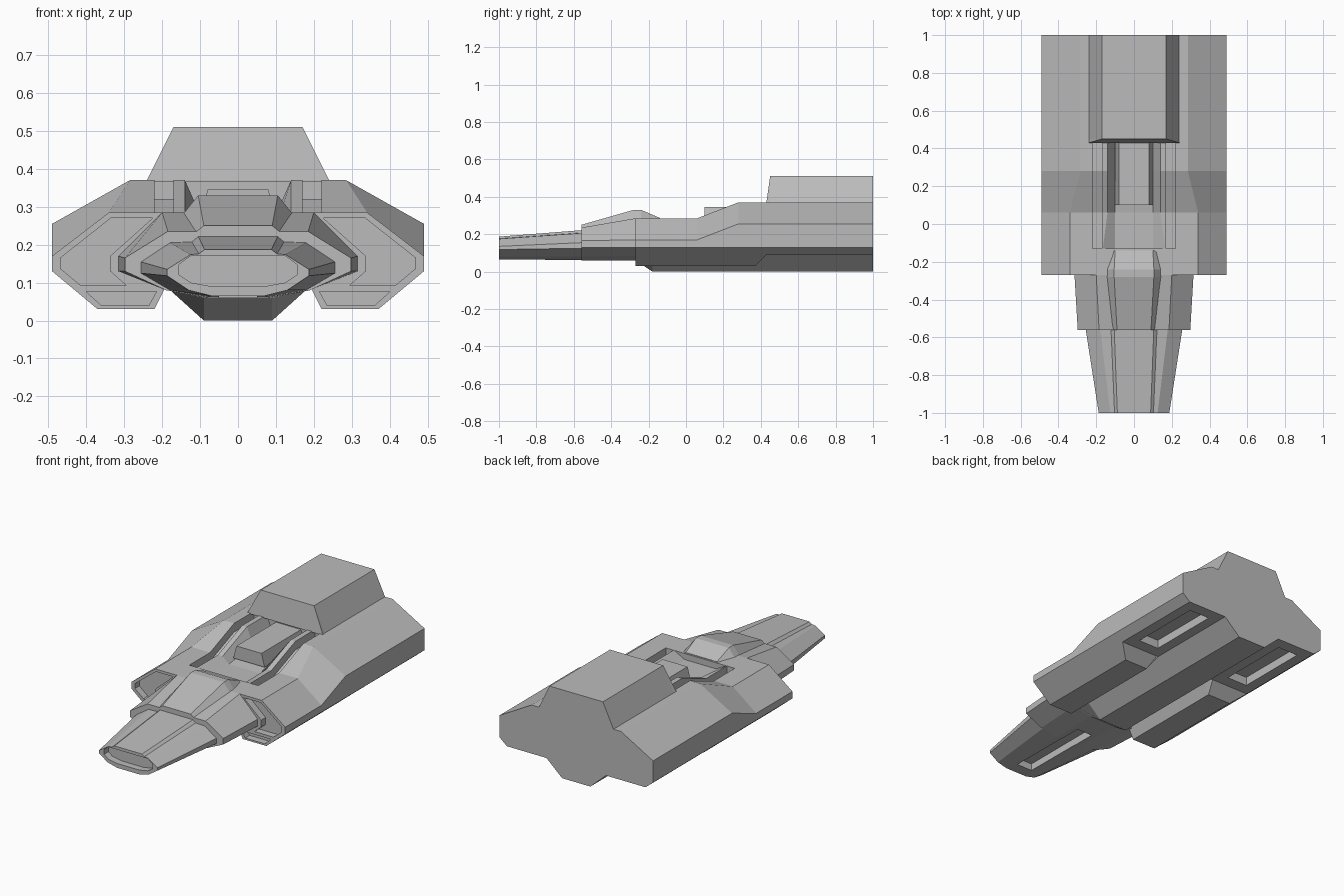
import bpy, bmesh

cube = bpy.data.objects.get("Cube")
if cube:
    bpy.data.objects.remove(cube, do_unlink=True)

grey = bpy.data.materials.new("hull_grey")
grey.use_nodes = True
COLOUR = (0.5, 0.5, 0.5, 1)
grey.diffuse_color = COLOUR
grey.node_tree.nodes["Principled BSDF"].inputs["Base Color"].default_value = COLOUR


def finish(name, bm):
    bmesh.ops.recalc_face_normals(bm, faces=bm.faces[:])
    mesh = bpy.data.meshes.new(name)
    bm.to_mesh(mesh)
    bm.free()
    mesh.materials.append(grey)
    obj = bpy.data.objects.new(name, mesh)
    bpy.context.collection.objects.link(obj)
    return obj


def loft(name, stations, mirror=True):
    """Skin (y, outline) stations; half outlines run top to bottom and are mirrored."""
    bm, seen, rings = bmesh.new(), {}, []

    def vert(x, y, z):
        key = (round(x, 4), round(y, 4), round(z, 4))
        if key not in seen:
            seen[key] = bm.verts.new(key)
        return seen[key]

    def face(verts):
        verts = list(dict.fromkeys(verts))
        if len(verts) > 2 and not bm.faces.get(verts):
            bm.faces.new(verts)

    for y, half in stations:
        full = half + ([(-x, z) for x, z in reversed(half)] if mirror else [])
        rings.append([vert(x, y, z) for x, z in full])
    for a, b in zip(rings, rings[1:]):
        for i in range(len(a)):
            j = (i + 1) % len(a)
            face([a[i], a[j], b[j], b[i]])
    face(rings[0])
    face(rings[-1])
    return finish(name, bm)


def carve(target, cutter):
    """Cut a recess and discard the cutter."""
    cutter.hide_render = True
    mod = target.modifiers.new("recess", 'BOOLEAN')
    mod.operation, mod.solver, mod.object = 'DIFFERENCE', 'EXACT', cutter
    bpy.context.view_layer.update()
    graph = bpy.context.evaluated_depsgraph_get()
    mesh = bpy.data.meshes.new_from_object(target.evaluated_get(graph))
    target.modifiers.clear()
    target.data = mesh
    bpy.data.objects.remove(cutter, do_unlink=True)


def pocket(target, outline, y0, y1, mirror=False):
    carve(target, loft("cutter", [(y0, outline), (y1, outline)], mirror))


def box(x0, x1, z0, z1):
    return [(x0, z0), (x1, z0), (x1, z1), (x0, z1)]


# Main hull: two side pods joined by a deck with a channel and two slots
def hull_section(top, side_top, edge, floor=None, slot=0.0, inner=0.14, low=0.03):
    floor = top if floor is None else floor
    rise = (low - 0.03) / 0.06
    return [(0.10, floor), (inner, top), (0.17, top), (0.17, top - slot),
            (0.22, top - slot), (0.22, top), (edge, top), (0.49, side_top),
            (0.49, 0.13), (0.37 + 0.072 * rise, low), (0.22 - 0.02 * rise, low),
            (0.19, 0.09)]


front, rear = (0.285, 0.17, 0.34), (0.37, 0.255, 0.285)
hull = loft("main_hull", [
    (-0.27, hull_section(*front)),
    (-0.13, hull_section(*front)),
    (-0.13, hull_section(*front, 0.25, 0.05, 0.165)),
    (0.06, hull_section(*front, 0.25, 0.05)),
    (0.28, hull_section(*rear, 0.28, 0.05)),
    (0.37, hull_section(*rear, 0.28, 0.05)),
    (0.43, hull_section(*rear, 0.28, 0.05, low=0.09)),
    (0.46, hull_section(*rear, 0.28, 0.05, low=0.09)),
    (0.46, hull_section(*rear, low=0.09)),
    (1.00, hull_section(*rear, low=0.09))])

# Recessed panels on the pod fronts and pod undersides
upper = [(0.225, 0.27), (0.335, 0.27), (0.468, 0.165), (0.468, 0.137),
         (0.415, 0.093), (0.295, 0.093), (0.337, 0.13), (0.337, 0.17)]
lower = [(0.215, 0.076), (0.40, 0.076), (0.36, 0.04), (0.235, 0.04)]
for s in (1, -1):
    for shape in (upper, lower):
        pocket(hull, [(s * x, z) for x, z in shape], -0.4, -0.23)
    pocket(hull, box(s * 0.25, s * 0.38, 0.05, 0.14), 0.50, 0.93)

# Raised block inside the deck channel
block = [(0.08, 0.345), (0.10, 0.27)]
loft("channel_block", [(0.10, block), (0.48, block)])

# Dorsal housing
loft("dorsal_housing", [(0.43, [(0.24, 0.37), (0.24, 0.365)]),
                        (0.45, [(0.17, 0.51), (0.24, 0.365)]),
                        (1.00, [(0.17, 0.51), (0.24, 0.365)])])

# Keel under the hull
loft("keel", [(-0.27, [(0.19, 0.09), (0.09, 0.06)]),
              (-0.18, [(0.19, 0.09), (0.09, 0.0)]),
              (1.0, [(0.19, 0.09), (0.09, 0.0)])])

# Neck between the nose and the hull
neck_back = [(0.16, 0.285), (0.20, 0.285), (0.315, 0.17), (0.315, 0.13),
             (0.20, 0.085), (0.09, 0.06)]
neck = loft("neck", [
    (-0.56, [(0.115, 0.235), (0.185, 0.235), (0.298, 0.165), (0.298, 0.13),
             (0.19, 0.08), (0.08, 0.06)]),
    (-0.27, neck_back), (-0.25, neck_back)])

# Raised canopy with a slope down to the deck
loft("canopy", [(-0.56, [(0.09, 0.25), (0.115, 0.23)]),
                (-0.28, [(0.105, 0.33), (0.145, 0.28)]),
                (-0.24, [(0.105, 0.33), (0.145, 0.28)]),
                (-0.14, [(0.10, 0.287), (0.12, 0.28)])])

# Tapered nose with a stepped spine
nose = loft("nose", [
    (-1.0, [(0.088, 0.187), (0.103, 0.176), (0.125, 0.174), (0.187, 0.135),
            (0.187, 0.118), (0.13, 0.08), (0.07, 0.065)]),
    (-0.55, [(0.105, 0.222), (0.122, 0.208), (0.18, 0.206), (0.257, 0.155),
             (0.257, 0.125), (0.18, 0.08), (0.08, 0.062)])])
pocket(nose, [(0.07, 0.17), (0.125, 0.17), (0.155, 0.148), (0.155, 0.12),
              (0.125, 0.1), (0.07, 0.09)], -1.1, -0.96, True)

# Long recess beneath the nose and neck
for part in (nose, neck):
    pocket(part, box(-0.05, 0.05, 0.03, 0.105), -0.93, -0.42)
